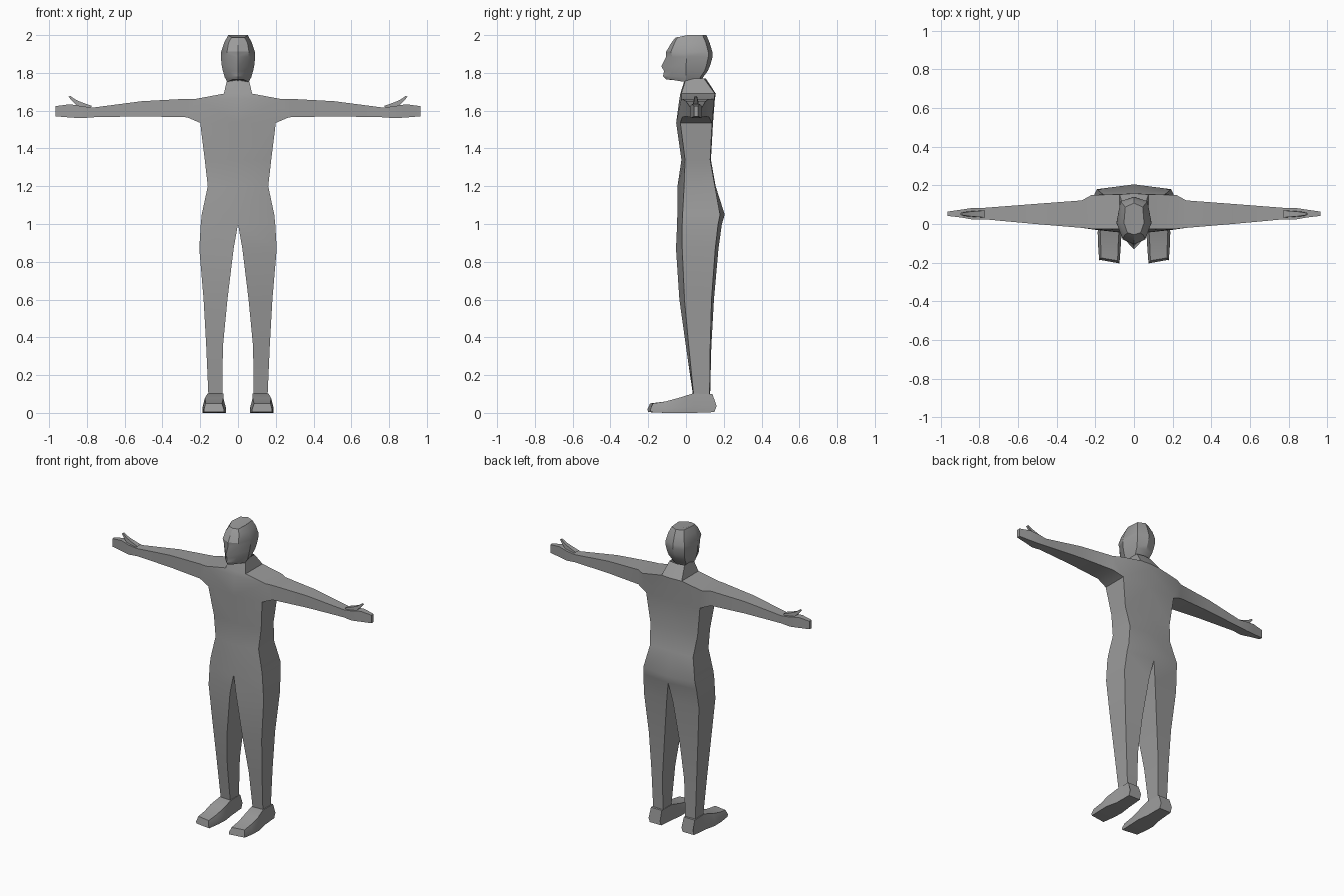
import bpy, bmesh, math

grey = bpy.data.materials.new("plain grey")
grey.diffuse_color = (0.33, 0.33, 0.33, 1)


def loft(bm, rings, closed=False, skip=(), cap_start=False, cap_end=False):
    """Skin quads between rings of equal length."""
    vs = [[bm.verts.new(p) for p in r] for r in rings]
    n = len(rings[0])
    for a, b in zip(vs, vs[1:]):
        for i in range(n if closed else n - 1):
            if i not in skip:
                j = (i + 1) % n
                bm.faces.new((a[i], a[j], b[j], b[i]))
    if cap_start:
        bm.faces.new(vs[0])
    if cap_end:
        bm.faces.new(vs[-1])


def finish(bm, name, angle=30):
    """Mirror the half to the other side, weld and shade."""
    bmesh.ops.mirror(bm, geom=bm.verts[:] + bm.edges[:] + bm.faces[:],
                     axis='X', merge_dist=0.0005)
    bmesh.ops.remove_doubles(bm, verts=bm.verts[:], dist=0.0005)
    bmesh.ops.recalc_face_normals(bm, faces=bm.faces[:])
    me = bpy.data.meshes.new(name)
    bm.to_mesh(me)
    bm.free()
    me.materials.append(grey)
    me.shade_smooth()
    me.set_sharp_from_angle(angle=math.radians(angle))
    ob = bpy.data.objects.new(name, me)
    bpy.context.collection.objects.link(ob)
    return ob


def section(z, xi, xo, yfi, yfo, ybo, ybi):
    """Front inner, front outer, back outer, back inner."""
    return [(xi, yfi, z), (xo, yfo, z), (xo, ybo, z), (xi, ybi, z)]


# Body: trunk, shoulders, neck, legs and arms welded into one skin
bm = bmesh.new()
crotch = section(1.0, 0, 0.197, -0.047, -0.02, 0.17, 0.19)
chest = section(1.535, 0, 0.2, -0.052, -0.03, 0.138, 0.143)
shoulder = section(1.663, 0, 0.22, -0.035, -0.025, 0.15, 0.153)
neck_base = section(1.69, 0, 0.075, -0.03, -0.025, 0.153, 0.158)
loft(bm, [crotch,
          section(1.05, 0, 0.192, -0.046, -0.018, 0.18, 0.205),
          section(1.2, 0, 0.16, -0.045, -0.01, 0.153, 0.157),
          section(1.34, 0, 0.176, -0.024, -0.005, 0.128, 0.132),
          chest])
loft(bm, [chest, shoulder], skip=(1,))
loft(bm, [shoulder, neck_base,
          section(1.77, 0, 0.056, -0.005, 0.0, 0.095, 0.105)])
loft(bm, [crotch,
          section(0.87, 0.023, 0.205, -0.053, -0.02, 0.155, 0.172),
          section(0.6, 0.056, 0.182, -0.035, -0.008, 0.135, 0.148),
          section(0.35, 0.08, 0.168, 0.0, 0.015, 0.128, 0.134),
          section(0.1, 0.083, 0.157, 0.036, 0.04, 0.125, 0.128)], closed=True)
arm = [[chest[1], chest[2], shoulder[2], shoulder[1]]]
for x, yf, yb, zb, zt in ((0.27, -0.02, 0.122, 1.565, 1.663),
                          (0.51, 0.0, 0.104, 1.57, 1.65),
                          (0.77, 0.024, 0.084, 1.565, 1.616),
                          (0.83, 0.022, 0.084, 1.56, 1.624),
                          (0.89, 0.033, 0.075, 1.564, 1.634),
                          (0.965, 0.042, 0.064, 1.57, 1.624)):
    arm.append([(x, yf, zb), (x, yb, zb), (x, yb, zt), (x, yf, zt)])
loft(bm, arm, closed=True, cap_end=True)
finish(bm, "body")

# Thumbs curving up and outward
bm = bmesh.new()
rings = []
for x, z, wx, wy in ((0.80, 1.605, 0.028, 0.018), (0.835, 1.632, 0.014, 0.014),
                     (0.865, 1.651, 0.008, 0.011), (0.893, 1.676, 0.004, 0.006)):
    rings.append([(x + a * wx, 0.052 + b * wy, z - a * wx * 0.7)
                  for a, b in ((-1, -1), (1, -1), (1, 1), (-1, 1))])
loft(bm, rings, closed=True, cap_start=True, cap_end=True)
finish(bm, "thumbs")

# Feet: sections from heel to toe (inner x, outer x, bottom y, top y, z)
bm = bmesh.new()
rings = []
for xi, xo, ti, to, yb, yt, zb, zt in (
        (0.08, 0.165, 0.082, 0.163, 0.15, 0.14, 0.004, 0.1),
        (0.075, 0.17, 0.077, 0.162, 0.04, 0.034, 0.0, 0.102),
        (0.064, 0.188, 0.078, 0.175, -0.04, -0.04, 0.0, 0.079),
        (0.068, 0.186, 0.082, 0.172, -0.11, -0.11, 0.0, 0.06),
        (0.075, 0.18, 0.085, 0.172, -0.2, -0.19, 0.004, 0.05)):
    skew = 0.015 if yb < -0.15 else 0
    mid = (zb + zt) * 0.35
    bulge = 0.012 if yb > 0.1 else (-0.004 if skew else 0)
    rings.append([(xi, yb, zb), (xi, yb + bulge, mid), (ti, yt, zt),
                  (to, yt + skew, zt), (xo, yb + bulge + skew, mid),
                  (xo, yb + skew, zb)])
loft(bm, rings, closed=True, cap_start=True, cap_end=True)
finish(bm, "feet")

# Head: half rings from chin to crown, front centre round to back centre
bm = bmesh.new()
head = (
    ((1.765, 1.752), ((0, -0.105), (0.028, -0.085), (0.056, -0.005), (0.045, 0.06), (0, 0.08))),
    ((1.782, 1.776), ((0, -0.122), (0.035, -0.085), (0.07, 0.0), (0.052, 0.075), (0, 0.09))),
    ((1.81, 1.81), ((0, -0.116), (0.045, -0.075), (0.08, 0.0), (0.06, 0.098), (0, 0.115))),
    ((1.835, 1.84), ((0, -0.131), (0.05, -0.072), (0.086, 0.0), (0.065, 0.108), (0, 0.128))),
    ((1.885, 1.885), ((0, -0.106), (0.055, -0.073), (0.091, 0.005), (0.07, 0.118), (0, 0.141))),
    ((1.912, 1.91), ((0, -0.105), (0.058, -0.08), (0.09, 0.005), (0.07, 0.118), (0, 0.14))),
    ((1.96, 1.96), ((0, -0.077), (0.05, -0.06), (0.073, 0.005), (0.06, 0.105), (0, 0.125))),
    ((1.988, 2.0), ((0, -0.055), (0.034, -0.045), (0.052, 0.005), (0.045, 0.088), (0, 0.108))),
)
rings = [[(x, y, zf if i < 2 else zb) for i, (x, y) in enumerate(pts)]
         for (zf, zb), pts in head]
loft(bm, rings, cap_start=True, cap_end=True)
finish(bm, "head", 28)
